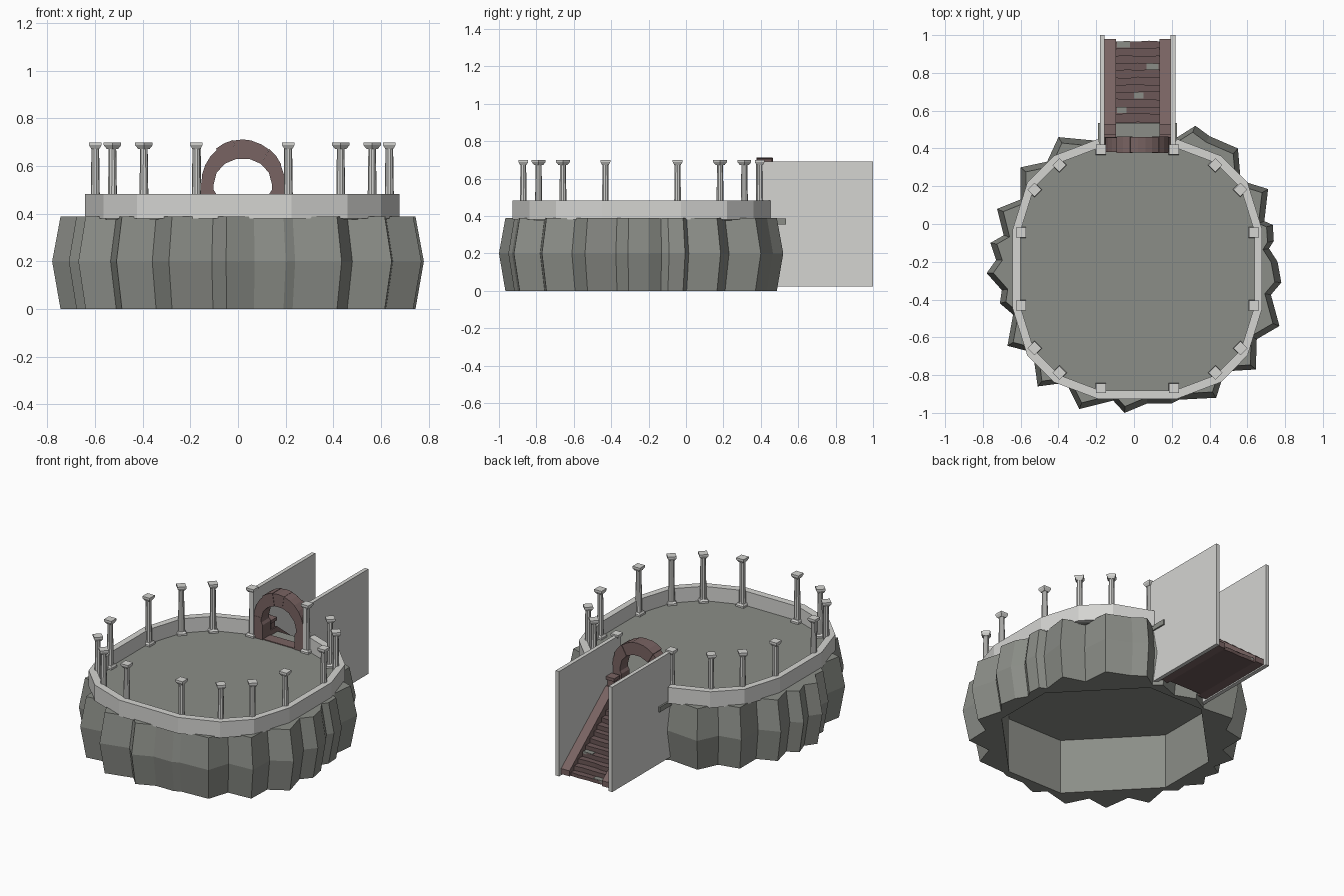
import bpy, bmesh, math, random
from mathutils import Matrix, Vector

if "Cube" in bpy.data.objects:
    bpy.data.objects.remove(bpy.data.objects["Cube"])

random.seed(4)
CX, CY = 0.018, -0.238


def material(name, rgb):
    m = bpy.data.materials.new(name)
    m.diffuse_color = (*rgb, 1)
    m.use_nodes = True
    m.node_tree.nodes["Principled BSDF"].inputs["Base Color"].default_value = m.diffuse_color
    return m


PALE = material("pale_stone", (0.66, 0.66, 0.64))
ROCK = material("grey_rock", (0.26, 0.27, 0.245))
BROWN = material("brown_stone", (0.19, 0.125, 0.122))
STEP = material("dark_brown_stone", (0.15, 0.097, 0.095))


def finish(name, bm, mat):
    bmesh.ops.recalc_face_normals(bm, faces=bm.faces)
    me = bpy.data.meshes.new(name)
    bm.to_mesh(me)
    bm.free()
    me.materials.append(mat)
    ob = bpy.data.objects.new(name, me)
    bpy.context.collection.objects.link(ob)
    return ob


def loft(bm, rings, caps=True):
    """Join closed rings of points with quads, capping both ends."""
    vs = [[bm.verts.new(p) for p in r] for r in rings]
    n = len(vs[0])
    for a, b in zip(vs, vs[1:]):
        for i in range(n):
            bm.faces.new((a[i], a[(i + 1) % n], b[(i + 1) % n], b[i]))
    if caps:
        bm.faces.new(vs[0][::-1])
        bm.faces.new(vs[-1])
    return vs


def box(bm, x0, x1, y0, y1, z0, z1):
    loft(bm, [[(x0, y0, z), (x1, y0, z), (x1, y1, z), (x0, y1, z)] for z in (z0, z1)])


def prism_x(bm, pts, x0, x1):
    loft(bm, [[(x, y, z) for y, z in pts] for x in (x0, x1)])


def prism_y(bm, pts, y0, y1):
    loft(bm, [[(x, y, z) for x, z in pts] for y in (y0, y1)])


# 16-sided plan shared by floor, parapet and columns (starts left of the gate)
quarter = [(0.193, 0.632), (0.413, 0.55), (0.545, 0.42), (0.617, 0.193)]
right = quarter + [(x, -y) for x, y in quarter[::-1]]
plan = right + [(-x, y) for x, y in right[::-1]]


def plan_pts(sx, sy, z, pts=plan):
    return [(CX + x * sx, CY + y * sy, z) for x, y in pts]


# Jagged rock base: outline at its widest, clockwise from the back
outline = [(0.325, 0.52), (0.40, 0.465), (0.55, 0.40), (0.565, 0.23), (0.71, 0.185),
           (0.69, 0.015), (0.735, -0.005), (0.74, -0.09), (0.715, -0.13), (0.76, -0.2),
           (0.78, -0.31), (0.725, -0.375), (0.77, -0.54), (0.65, -0.61), (0.645, -0.77),
           (0.48, -0.78), (0.435, -0.92), (0.24, -0.93), (0.20, -0.95), (0.07, -0.95),
           (-0.05, -1.0), (-0.11, -0.935), (-0.29, -0.98), (-0.36, -0.84), (-0.51, -0.86),
           (-0.535, -0.68), (-0.67, -0.645), (-0.64, -0.48), (-0.71, -0.42), (-0.70, -0.35),
           (-0.78, -0.26), (-0.73, -0.19), (-0.76, -0.1), (-0.69, -0.06), (-0.725, 0.08),
           (-0.60, 0.13), (-0.60, 0.30), (-0.46, 0.33), (-0.40, 0.46), (-0.19, 0.44),
           (-0.08, 0.50), (0.05, 0.45), (0.18, 0.50), (0.23, 0.46)]


def rock_ring(s, z):
    return [(x * s, -0.24 + (y + 0.24) * s, z) for x, y in outline]


bm = bmesh.new()
rings = loft(bm, [rock_ring(0.955, 0), rock_ring(1, 0.2), rock_ring(0.955, 0.388)], caps=False)
bm.faces.new(rings[-1])
# hollow eight-sided underside
octo = [p for p in plan if max(abs(p[0]) - 0.6, abs(p[1]) - 0.6) > 0]
inner = loft(bm, [plan_pts(1, 1, 0, octo), plan_pts(1, 1, 0.35, octo)], caps=False)
bm.faces.new(inner[-1])
rim = []
for loop in (rings[0], inner[0]):
    rim += [bm.edges.get((loop[i - 1], loop[i])) for i in range(len(loop))]
bmesh.ops.triangle_fill(bm, use_beauty=True, edges=rim, normal=(0, 0, -1))
finish("rock_base", bm, ROCK)

# Arena floor and gate landing
bm = bmesh.new()
loft(bm, [plan_pts(1.04, 1.04, 0.375), plan_pts(1.04, 1.04, 0.391)])
finish("arena_floor", bm, ROCK)
bm = bmesh.new()
box(bm, -0.19, 0.228, 0.38, 0.535, 0.355, 0.387)
finish("gate_landing", bm, ROCK)

# Parapet, open at the gate
bm = bmesh.new()
layers = [plan_pts(1.005, 1.02, 0.38), plan_pts(1.07, 1.09, 0.38),
          plan_pts(1.07, 1.09, 0.482), plan_pts(1.005, 1.02, 0.482)]
loft(bm, [[layer[i] for layer in layers] for i in range(len(plan))])
finish("parapet", bm, PALE)

# Columns: square plinth, tapered round shaft, flared square capital
for i, (px, py) in enumerate(plan):
    bm = bmesh.new()

    def square(h, z):
        return [(-h, -h, z), (h, -h, z), (h, h, z), (-h, h, z)]

    def circle(r, z):
        return [(r * math.cos(k * math.pi / 5), r * math.sin(k * math.pi / 5), z) for k in range(10)]

    loft(bm, [square(0.028, 0.385), square(0.028, 0.402), square(0.021, 0.412)])
    loft(bm, [circle(0.020, 0.405), circle(0.016, 0.68)])
    loft(bm, [square(0.017, 0.672), square(0.026, 0.688), square(0.026, 0.70)])
    diagonal = abs(px) < 0.6 and abs(py) < 0.6
    bm.transform(Matrix.Translation((CX + px, CY + py, 0)) @
                 Matrix.Rotation(math.radians(45 if diagonal else 0), 4, 'Z'))
    finish(f"column_{i + 1}", bm, PALE)

# Tall walls either side of the stairs
for name, x in (("stair_wall_left", -0.18), ("stair_wall_right", 0.194)):
    bm = bmesh.new()
    box(bm, x, x + 0.025, 0.375, 1.0, 0.022, 0.69)
    finish(name, bm, PALE)

# Stairs: solid wedge sides and uneven steps
bm = bmesh.new()
for x0, x1 in ((-0.155, -0.095), (0.135, 0.194)):
    prism_x(bm, [(0.46, 0.03), (0.98, 0.03), (0.98, 0.065), (0.53, 0.42), (0.46, 0.42)], x0, x1)
finish("stair_sides", bm, BROWN)

bm = bmesh.new()
patches = bmesh.new()
COUNT = 12
rise, run = 0.345 / COUNT, 0.465 / COUNT
for i in range(COUNT):
    z = 0.385 - rise * (i + 0.6)
    y0, y1 = 0.505 + run * i, 0.505 + run * (i + 1)
    n = 4
    front = [(-0.097 + 0.234 * k / n, y1 + random.uniform(-0.006, 0.004)) for k in range(n + 1)]
    plan2 = [(-0.097, y0 - 0.02)] + front[::1] + [(0.137, y0 - 0.02)]
    loft(bm, [[(x, y, h) for x, y in plan2] for h in (0.03, z)])
    # worn grey stones showing through some steps
    worn = {2: (-0.09, -0.04), 4: (0.0, 0.05), 8: (0.065, 0.13), 11: (-0.09, -0.02)}
    if i in worn:
        a, b = worn[i]
        box(patches, a, b, y0 + 0.004, y1 - 0.003, z - 0.01, z + 0.004)
finish("stair_steps", bm, STEP)
finish("worn_step_stones", patches, ROCK)

# Newel posts at the top of the stairs
bm = bmesh.new()
for x in (-0.125, 0.165):
    box(bm, x - 0.022, x + 0.022, 0.478, 0.522, 0.385, 0.46)
    box(bm, x - 0.03, x + 0.03, 0.47, 0.53, 0.46, 0.48)
finish("newel_posts", bm, BROWN)

# Gate arch: two pillars and seven wedge blocks
bm = bmesh.new()
for s in (-1, 1):
    prism_y(bm, [(0.02 + s * x, z) for x, z in
                 ((0.112, 0.385), (0.178, 0.385), (0.176, 0.53), (0.124, 0.53), (0.122, 0.50), (0.112, 0.485))],
            0.38, 0.46)
BLOCKS = 7
for k in range(BLOCKS):
    a0, a1 = (math.pi * (k + d) / BLOCKS for d in (0, 1))
    j = random.uniform(-0.004, 0.003)
    pts = [(0.02 + rx * math.cos(a), 0.525 + rz * math.sin(a))
           for rx, rz, a in ((0.122, 0.108, a0), (0.178 + j, 0.187 + j, a0),
                             (0.178 + j, 0.187 + j, (a0 + a1) / 2),
                             (0.178 + j, 0.187 + j, a1), (0.122, 0.108, a1))]
    prism_y(bm, pts, 0.378 - j, 0.462 + j)
# threshold under the arch
box(bm, -0.155, 0.194, 0.385, 0.455, 0.37, 0.396)
finish("gate_arch", bm, BROWN)
